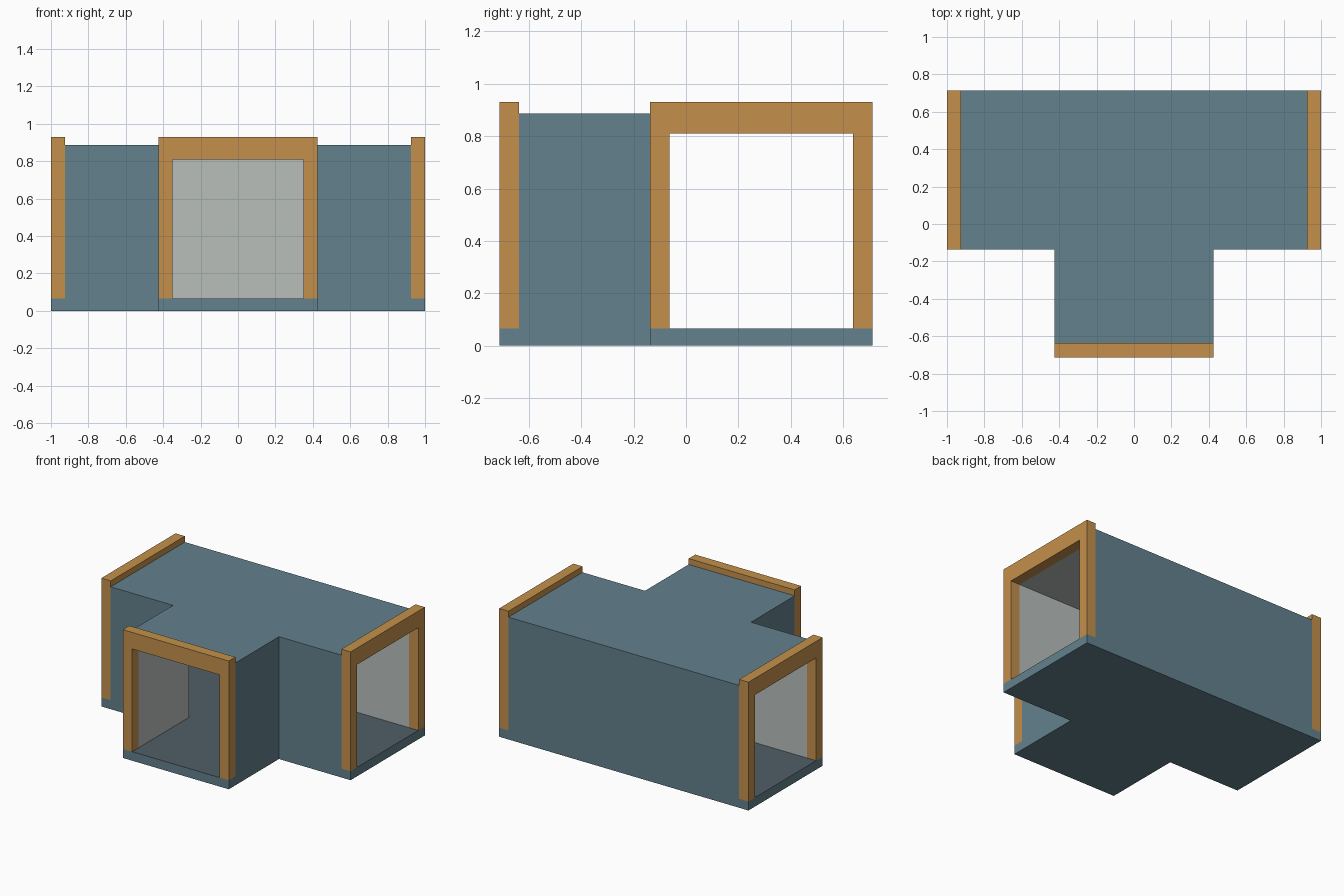
import bpy, bmesh
from mathutils import Matrix

if "Cube" in bpy.data.objects:
    bpy.data.objects.remove(bpy.data.objects["Cube"])

FLOOR, CEIL, ROOF, TOP = 0.065, 0.81, 0.887, 0.93   # heights
BACK, W, T = 0.7125, 0.425, 0.075                   # back edge, half width, wall thickness
ARM = BACK - 2 * W                                  # front edge of the long corridor


def material(name, rgb):
    m = bpy.data.materials.new(name)
    m.diffuse_color = (*rgb, 1)
    m.use_nodes = True
    m.node_tree.nodes["Principled BSDF"].inputs["Base Color"].default_value = m.diffuse_color
    return m


TEAL = material("teal", (0.125, 0.22, 0.27))
ORANGE = material("orange", (0.55, 0.28, 0.07))
PALE = material("pale_grey", (0.48, 0.52, 0.50))
SLATE = material("slate", (0.08, 0.11, 0.135))


def finish(name, bm, mats):
    bmesh.ops.recalc_face_normals(bm, faces=bm.faces)
    me = bpy.data.meshes.new(name)
    bm.to_mesh(me)
    bm.free()
    for m in mats:
        me.materials.append(m)
    ob = bpy.data.objects.new(name, me)
    bpy.context.collection.objects.link(ob)
    return ob


def tee(half_len, front, inset):
    """T-shaped plan outline, counter-clockwise."""
    w, f, b = W - inset, ARM + inset, BACK - inset
    return [(-half_len, f), (-w, f), (-w, front), (w, front),
            (w, f), (half_len, f), (half_len, b), (-half_len, b)]


def ring(bm, outline, z):
    return [bm.verts.new((x, y, z)) for x, y in outline]


# Floor slab: teal edges and underside, slate walking surface
bm = bmesh.new()
plan = tee(1, -BACK, 0)
lo, hi = ring(bm, plan, 0), ring(bm, plan, FLOOR)
bm.faces.new(lo[::-1])
bm.faces.new(hi).material_index = 1
for i in range(8):
    j = (i + 1) % 8
    bm.faces.new((lo[i], lo[j], hi[j], hi[i]))
finish("floor", bm, [TEAL, SLATE])

# Walls and roof: outer skin, pale lining, and rims at the three open ends
bm = bmesh.new()
outer, inner = tee(1 - T, T - BACK, 0), tee(1 - T, T - BACK, T)
olo, ohi = ring(bm, outer, FLOOR), ring(bm, outer, ROOF)
ilo, ihi = ring(bm, inner, FLOOR), ring(bm, inner, CEIL)
bm.faces.new(ohi)
bm.faces.new(ihi[::-1]).material_index = 1
for i in range(8):
    j = (i + 1) % 8
    if i in (2, 5, 7):
        bm.faces.new((olo[i], ohi[i], ohi[j], olo[j], ilo[j], ihi[j], ihi[i], ilo[i]))
    else:
        bm.faces.new((olo[i], olo[j], ohi[j], ohi[i]))
        bm.faces.new((ilo[j], ilo[i], ihi[i], ihi[j])).material_index = 1
        bm.faces.new((olo[j], olo[i], ilo[i], ilo[j]))
finish("walls_and_roof", bm, [TEAL, PALE])


# Doorway frames: an upside-down U extruded to wall thickness
def frame(name, loc, angle):
    i = W - T
    profile = [(-W, FLOOR), (-W, TOP), (W, TOP), (W, FLOOR),
               (i, FLOOR), (i, CEIL), (-i, CEIL), (-i, FLOOR)]
    bm = bmesh.new()
    face = bm.faces.new([bm.verts.new((x, 0, z)) for x, z in profile])
    ext = bmesh.ops.extrude_face_region(bm, geom=[face])["geom"]
    bmesh.ops.translate(bm, vec=(0, T, 0),
                        verts=[v for v in ext if isinstance(v, bmesh.types.BMVert)])
    bm.transform(Matrix.Translation(loc) @ Matrix.Rotation(angle, 4, 'Z'))
    finish(name, bm, [ORANGE])


QUARTER = 1.5707963
frame("front_frame", (0, -BACK, 0), 0)
frame("right_frame", (1, BACK - W, 0), QUARTER)
frame("left_frame", (-1, BACK - W, 0), -QUARTER)
